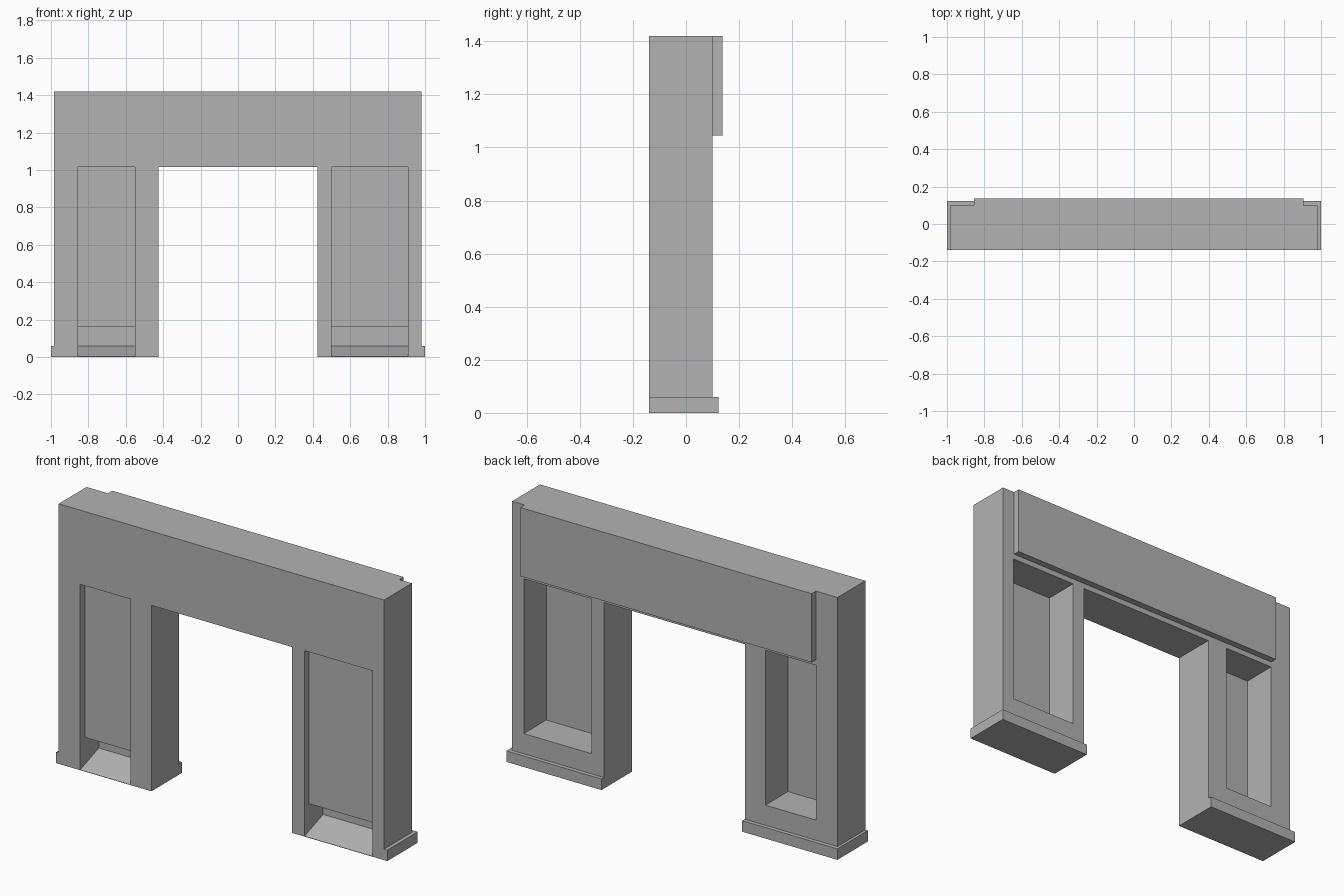
import bpy, bmesh
from mathutils import Vector

cube = bpy.data.objects.get("Cube")
if cube:
    bpy.data.objects.remove(cube, do_unlink=True)

grey = bpy.data.materials.new("plain_grey")
grey.use_nodes = True
grey.diffuse_color = (0.45, 0.45, 0.45, 1)
grey.node_tree.nodes["Principled BSDF"].inputs["Base Color"].default_value = (0.45, 0.45, 0.45, 1)


def prism(name, profile, axis, start, end):
    """Extrude a closed 2D profile along an axis, from start to end."""
    place = {"x": lambda a, b, t: (t, a, b),
             "y": lambda a, b, t: (a, t, b),
             "z": lambda a, b, t: (a, b, t)}[axis]
    bm = bmesh.new()
    face = bm.faces.new([bm.verts.new(place(a, b, start)) for a, b in profile])
    out = bmesh.ops.extrude_face_region(bm, geom=[face])
    verts = [g for g in out["geom"] if isinstance(g, bmesh.types.BMVert)]
    bmesh.ops.translate(bm, verts=verts, vec=Vector(place(0, 0, end - start)))
    bmesh.ops.recalc_face_normals(bm, faces=bm.faces)
    mesh = bpy.data.meshes.new(name)
    bm.to_mesh(mesh)
    bm.free()
    mesh.materials.append(grey)
    obj = bpy.data.objects.new(name, mesh)
    bpy.context.collection.objects.link(obj)
    return obj


def rect(a0, a1, b0, b1):
    return [(a0, b0), (a1, b0), (a1, b1), (a0, b1)]


FRONT, BACK, TOP = -0.14, 0.10, 1.42
LEFT, RIGHT = 0.98, -0.985
DOOR, HEAD, SILL, BASE = 0.425, 1.015, 0.17, 0.06
PANE = -0.10

# Wall with a central doorway
wall = prism("wall", [(RIGHT, 0), (-DOOR, 0), (-DOOR, HEAD), (DOOR, HEAD),
                      (DOOR, 0), (LEFT, 0), (LEFT, TOP), (RIGHT, TOP)],
             "y", FRONT, BACK)

# Side niches: deep at the back, shallow at the front with a sloped pocket below
cutters = []
for x0, x1 in ((-0.855, -0.55), (0.50, 0.91)):
    cutters.append(prism("back_niche_cutter", rect(PANE + 0.006, 0.3, SILL, HEAD),
                         "x", x0, x1))
    cutters.append(prism("front_niche_cutter",
                         [(-0.3, 0.002), (FRONT, 0.002), (0.02, BASE), (0.02, SILL - 0.006),
                          (PANE, SILL - 0.006), (PANE, HEAD), (-0.3, HEAD)],
                         "x", x0, x1))
for cutter in cutters:
    cutter.hide_render = True
    mod = wall.modifiers.new("niche", "BOOLEAN")
    mod.operation = "DIFFERENCE"
    mod.solver = "EXACT"
    mod.object = cutter

# Bake the cuts and drop the cutters
bpy.context.view_layer.update()
graph = bpy.context.evaluated_depsgraph_get()
baked = bpy.data.meshes.new_from_object(wall.evaluated_get(graph))
wall.modifiers.clear()
wall.data = baked
for cutter in cutters:
    bpy.data.objects.remove(cutter, do_unlink=True)

# Plinth trim around the outer side and back of each leg
for name, side, edge in (("left_plinth", 1, LEFT), ("right_plinth", -1, RIGHT)):
    prism(name, [(edge, FRONT), (side, FRONT), (side, 0.122), (side * DOOR, 0.122),
                 (side * DOOR, BACK), (edge, BACK)], "z", 0, BASE)

# Raised panel across the back of the lintel
prism("back_panel", rect(-0.855, 0.905, 1.045, TOP), "y", BACK, 0.137)
